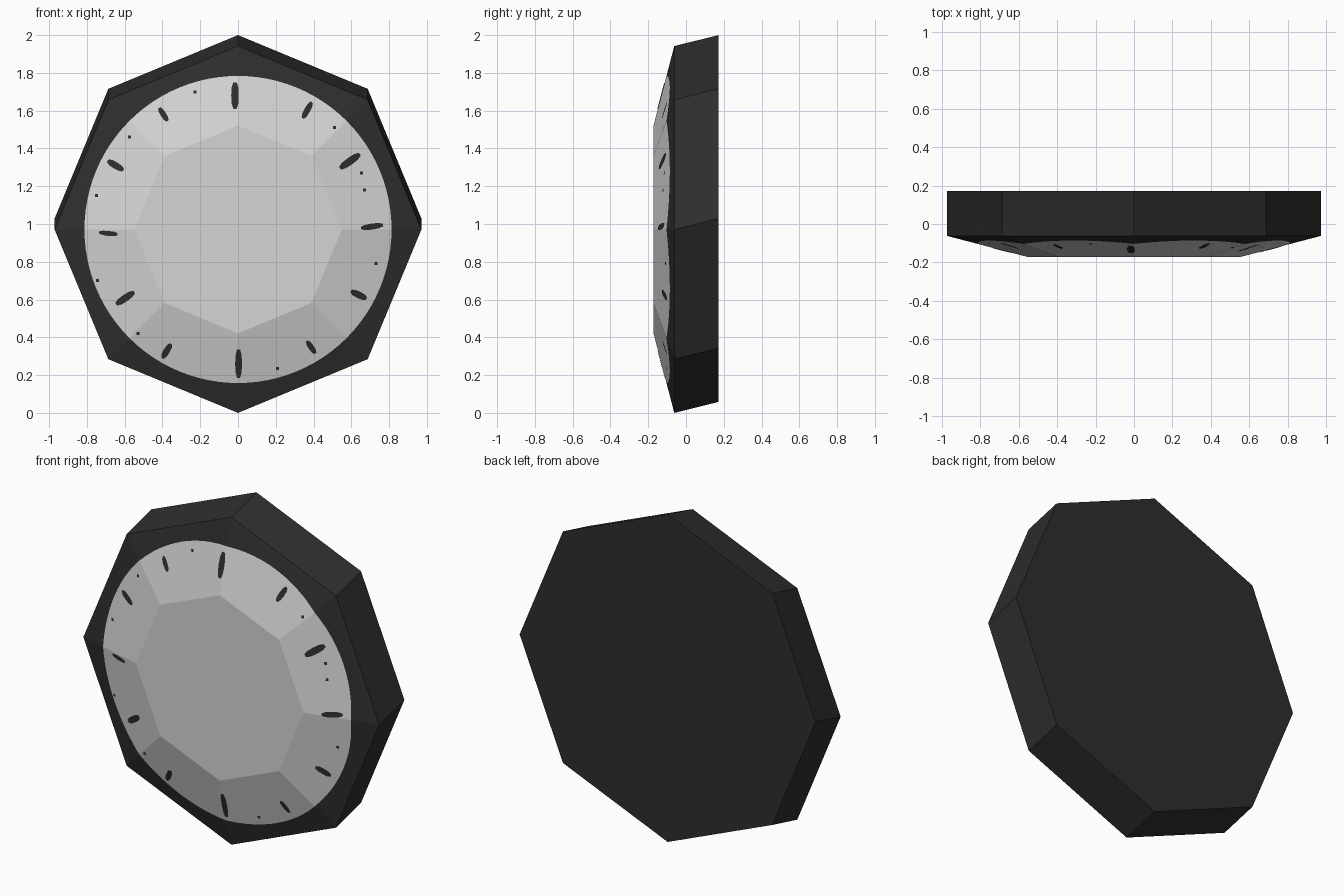
import bpy, bmesh, math
from mathutils import Vector

if "Cube" in bpy.data.objects:
    bpy.data.objects.remove(bpy.data.objects["Cube"])

CZ, R_OUT, R_IN = 0.971, 0.971, 0.55      # front centre height, bezel and glass radii
Y_RIM, Y_TOP, Y_BACK, LIFT = -0.062, -0.172, 0.172, 0.058
R_DIAL, SEG = 0.813, 12                   # painted dial radius, steps per facet


def material(name, v):
    m = bpy.data.materials.new(name)
    m.diffuse_color = (v, v, v, 1)
    m.use_nodes = True
    m.node_tree.nodes["Principled BSDF"].inputs["Base Color"].default_value = m.diffuse_color
    return m


DARK = material("charcoal", 0.027)
LIGHT = material("pale grey", 0.66)


def unit_oct(a):
    """Radius of a unit octagon in direction a (corners at multiples of 45 deg)."""
    e = math.pi / 4
    return math.cos(e / 2) / math.cos(a % e - e / 2)


def on_front(x, z, lift=0.0):
    """Point on the faceted front surface."""
    r = math.hypot(x, z) / unit_oct(math.atan2(z, x))
    t = max(0, (r - R_IN) / (R_OUT - R_IN))
    return Vector((x, Y_TOP + t * (Y_RIM - Y_TOP) - lift, CZ + z))


def polar(r, a):
    return r * math.cos(a), r * math.sin(a)


def build(name, polys, mat):
    bm = bmesh.new()
    for p in polys:
        bm.faces.new([bm.verts.new(v) for v in p])
    bmesh.ops.remove_doubles(bm, verts=bm.verts, dist=1e-5)
    bm.normal_update()
    mid = Vector((0, 0.05, 1))
    for f in bm.faces:
        if f.normal.dot(f.calc_center_median() - mid) < 0:
            f.normal_flip()
    me = bpy.data.meshes.new(name)
    bm.to_mesh(me)
    bm.free()
    me.materials.append(mat)
    ob = bpy.data.objects.new(name, me)
    bpy.context.collection.objects.link(ob)


ang = [k * math.pi / 4 for k in range(8)]
inner = [on_front(*polar(R_IN, a)) for a in ang]
rim = [Vector((R_OUT * math.cos(a), Y_RIM, CZ + R_OUT * math.sin(a))) for a in ang]
back = [Vector((v.x, Y_BACK, v.z + LIFT)) for v in rim]

# Facets split along the dial circle: pale inside, dark outside
dial, case = [inner], [back]
for k in range(8):
    n = (k + 1) % 8
    arc = [on_front(*polar(R_DIAL, ang[k] + i / SEG * math.pi / 4)) for i in range(SEG + 1)]
    dial.append([inner[n], inner[k]] + arc)
    for i in range(SEG):
        o0, o1 = rim[k].lerp(rim[n], i / SEG), rim[k].lerp(rim[n], (i + 1) / SEG)
        case.append([arc[i], arc[i + 1], o1, o0])
    case.append([rim[k], rim[n], back[n], back[k]])
build("dial", dial, LIGHT)
build("case", case, DARK)

# Hour marks: thin rounded strokes laid on the facets (x, z ends and width)
marks = [(-.016, 1.61, -.016, 1.75, .04), (.343, 1.56, .39, 1.645, .032),
         (.54, 1.295, .645, 1.37, .04), (.652, .978, .768, .995, .032),
         (.598, .645, .68, .605, .036), (.365, .38, .41, .315, .03),
         (.003, .335, .003, .185, .036), (-.355, .365, -.4, .29, .034),
         (-.55, .64, -.645, .575, .038), (-.735, .955, -.637, .945, .026),
         (-.69, 1.335, -.607, 1.285, .036), (-.417, 1.615, -.373, 1.545, .03)]
strokes = []
for x0, z0, x1, z1, w in marks:
    a, b = Vector((x0, z0 - CZ)), Vector((x1, z1 - CZ))
    d = (b - a).normalized()
    side = Vector((-d.y, d.x)) * w / 2
    prof = [(0, .45), (.2, .9), (.5, 1), (.8, .9), (1, .45)]
    for (t0, w0), (t1, w1) in zip(prof, prof[1:]):
        p, q = a.lerp(b, t0), a.lerp(b, t1)
        for s0, s1 in ((-1, 0), (0, 1)):
            strokes.append([on_front(*v, 0.003) for v in (
                p + side * w0 * s0, p + side * w0 * s1,
                q + side * w1 * s1, q + side * w1 * s0)])
build("hour_marks", strokes, DARK)

# Small minute specks
specks = [(.51, 1.51), (.655, 1.27), (.67, 1.18), (.73, .79), (.5, .225), (.21, .235),
          (-.53, .42), (-.745, .7), (-.75, 1.15), (-.575, 1.46), (-.227, 1.7)]
h = 0.008
build("minute_marks", [[on_front(x + i * h, z - CZ + j * h, 0.003)
                        for i, j in ((-1, -1), (1, -1), (1, 1), (-1, 1))]
                       for x, z in specks], DARK)
